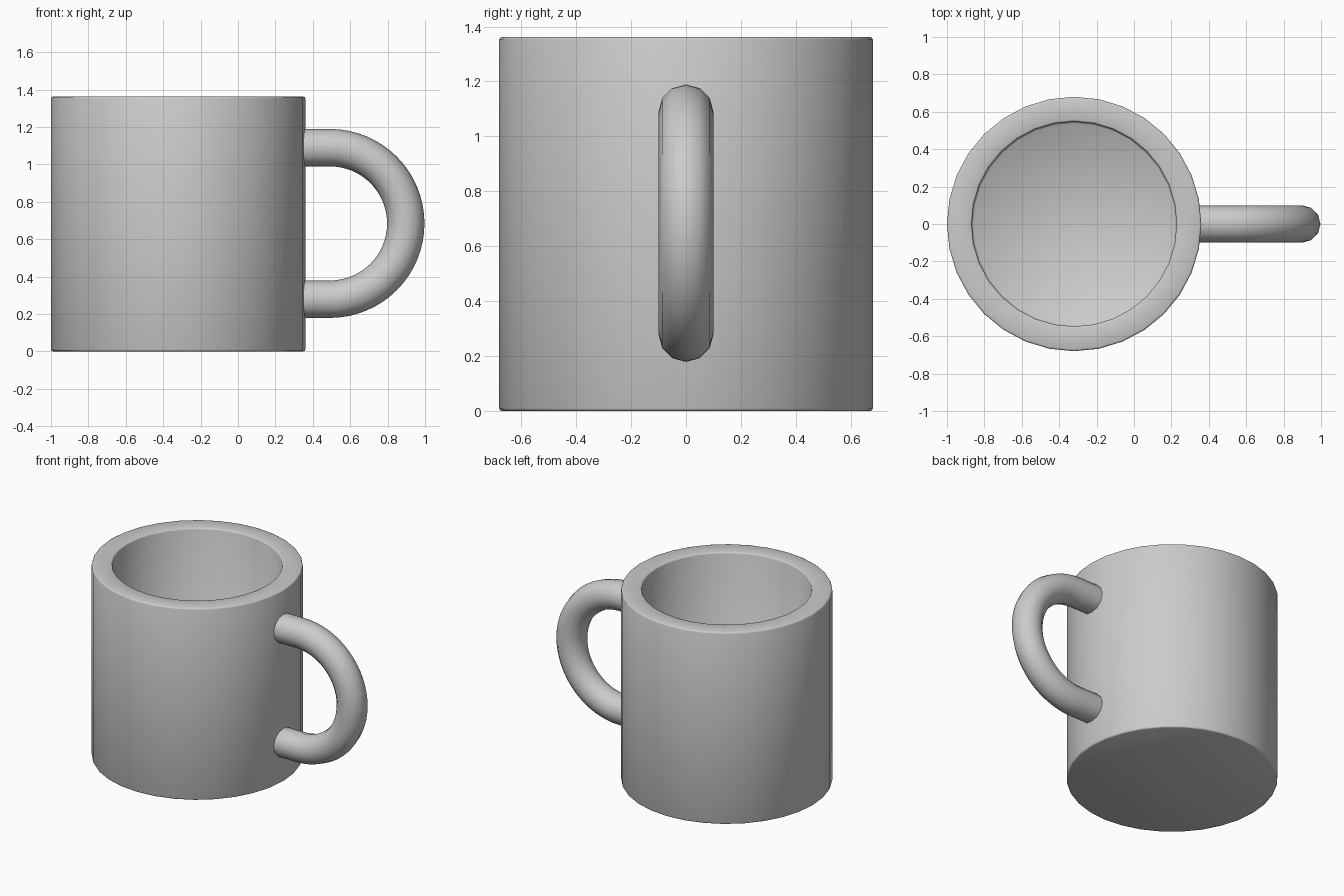
import bpy, bmesh
from math import sin, cos, pi, radians

if "Cube" in bpy.data.objects:
    bpy.data.objects.remove(bpy.data.objects["Cube"])

CUP_X = -0.32


def make_object(name, rings, angle):
    """Skin a list of equal vertex rings, cap both ends and shade smooth."""
    bm = bmesh.new()
    loops = [[bm.verts.new(p) for p in ring] for ring in rings]
    n = len(loops[0])
    for a, b in zip(loops, loops[1:]):
        for i in range(n):
            j = (i + 1) % n
            bm.faces.new((a[i], a[j], b[j], b[i]))
    bm.faces.new(loops[0][::-1])
    bm.faces.new(loops[-1])
    bmesh.ops.recalc_face_normals(bm, faces=bm.faces)
    mesh = bpy.data.meshes.new(name)
    bm.to_mesh(mesh)
    bm.free()
    obj = bpy.data.objects.new(name, mesh)
    bpy.context.collection.objects.link(obj)
    bpy.ops.object.select_all(action='DESELECT')
    obj.select_set(True)
    bpy.context.view_layer.objects.active = obj
    bpy.ops.object.shade_smooth_by_angle(angle=radians(angle))
    return obj


# Cup: lathed wall with small bevels, from the base over the rim to the inner floor
profile = [(0.67, 0), (0.677, 0.003), (0.68, 0.01),
           (0.68, 1.352), (0.677, 1.359), (0.67, 1.362),
           (0.558, 1.362), (0.551, 1.359), (0.548, 1.352),
           (0.548, 0.14), (0.538, 0.13)]
SIDES = 32
make_object("cup_body",
            [[(CUP_X + r * cos(2 * pi * i / SIDES), r * sin(2 * pi * i / SIDES), z)
              for i in range(SIDES)] for r, z in profile], 50)

# Handle: round tube along two short straights joined by a half circle
ARC_X, ARC_Z, ARC_R, TUBE_R = 0.492, 0.684, 0.405, 0.1
STEPS, TUBE_SIDES = 32, 12
path = [(0.3, pi / 2)]
path += [(ARC_X, pi / 2 - pi * k / STEPS) for k in range(STEPS + 1)]
path += [(0.3, -pi / 2)]
rings = []
for x, a in path:
    ring = []
    for i in range(TUBE_SIDES):
        t = 2 * pi * i / TUBE_SIDES
        r = ARC_R + TUBE_R * cos(t)
        ring.append((x + r * cos(a), TUBE_R * sin(t), ARC_Z + r * sin(a)))
    rings.append(ring)
make_object("handle", rings, 50)
